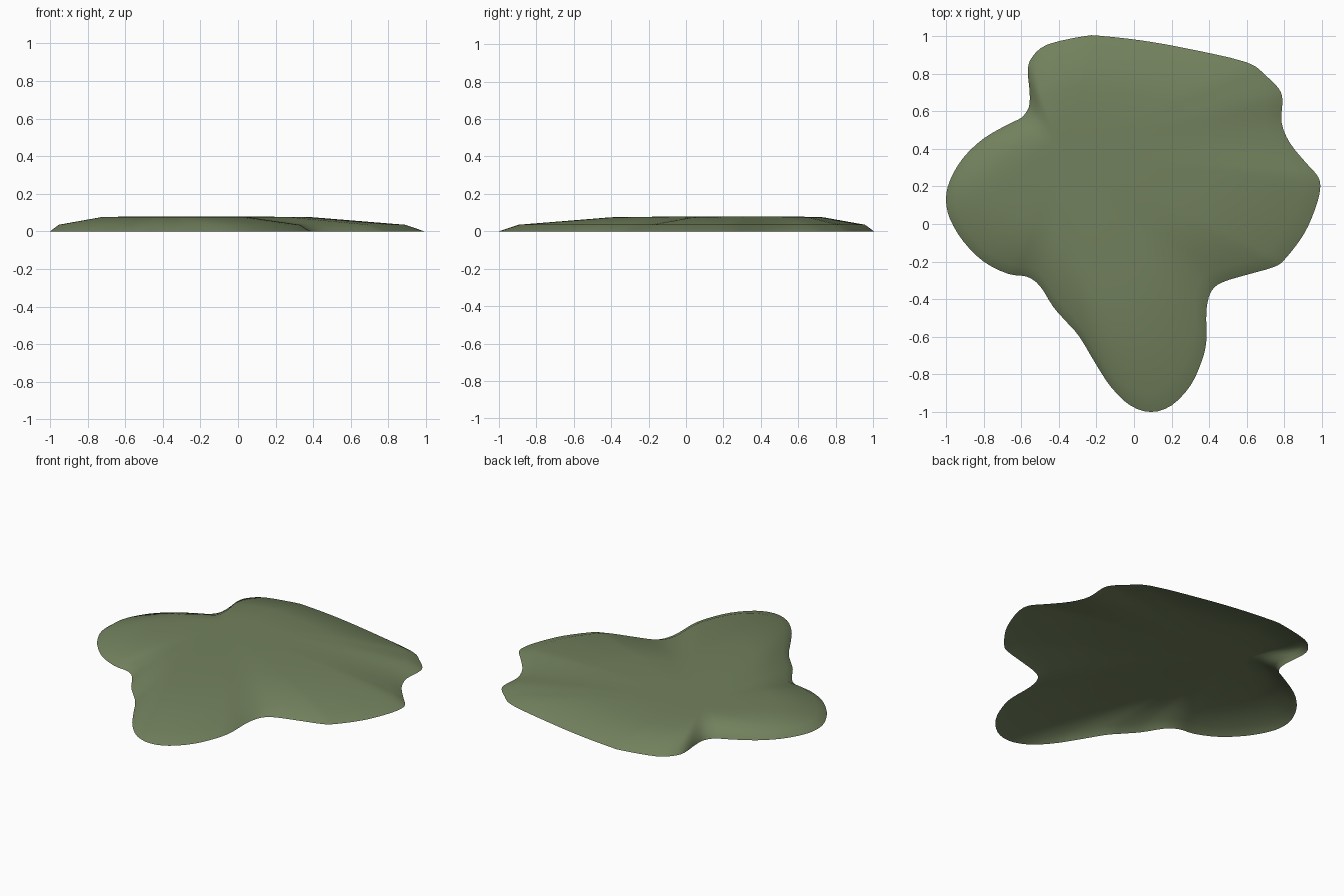
import bpy, bmesh
from mathutils import Vector

if "Cube" in bpy.data.objects:
    bpy.data.objects.remove(bpy.data.objects["Cube"])

# Shoreline outline seen from above (clockwise from the back left)
OUTLINE = [(-.26, 1), (-.17, 1), (.05, .975), (.3, .93), (.6, .86), (.7, .79), (.77, .72),
           (.79, .66), (.785, .54), (.83, .43), (.92, .32), (.98, .25), (.99, .18), (.96, .07),
           (.9, -.06), (.8, -.19), (.74, -.23), (.6, -.27), (.47, -.31), (.41, -.36),
           (.385, -.46), (.385, -.62), (.36, -.73), (.3, -.86), (.2, -.965), (.09, -1),
           (-.02, -.965), (-.12, -.87), (-.2, -.75), (-.29, -.6), (-.36, -.52), (-.43, -.44),
           (-.5, -.33), (-.57, -.28), (-.67, -.265), (-.8, -.2), (-.91, -.09), (-.98, .03),
           (-1, .13), (-.98, .23), (-.91, .35), (-.8, .455), (-.66, .535), (-.6, .565),
           (-.56, .62), (-.555, .7), (-.565, .82), (-.54, .89), (-.46, .955)]
# Terraces: (scale towards the summit, height)
RINGS = [(1, 0), (.925, .035), (.565, .075), (.28, .08)]
SUMMIT = Vector((-.38, .38))


def smooth_loop(points, steps):
    """Closed Catmull-Rom curve through the points."""
    pts = [Vector(p) for p in points]
    n, out = len(pts), []
    for i in range(n):
        a, b, c, d = (pts[(i + k) % n] for k in (-1, 0, 1, 2))
        for s in range(steps):
            t = s / steps
            out.append(.5 * (2 * b + (c - a) * t + (2 * a - 5 * b + 4 * c - d) * t * t
                             + (3 * b - a - 3 * c + d) * t ** 3))
    return out


# Low mound, open underneath
loop = smooth_loop(OUTLINE, 3)
n = len(loop)
bm = bmesh.new()
rings = []
for scale, z in RINGS:
    rings.append([bm.verts.new((*(SUMMIT + (p - SUMMIT) * scale), z)) for p in loop])
for lower, upper in zip(rings, rings[1:]):
    for i in range(n):
        j = (i + 1) % n
        bm.faces.new((lower[j], lower[i], upper[i], upper[j]))
top = bm.verts.new((*SUMMIT, RINGS[-1][1]))
for i in range(n):
    bm.faces.new((rings[-1][(i + 1) % n], rings[-1][i], top))
for f in bm.faces:
    f.smooth = True

mesh = bpy.data.meshes.new("ground_patch")
bm.to_mesh(mesh)
bm.free()
patch = bpy.data.objects.new("ground_patch", mesh)
bpy.context.collection.objects.link(patch)

# Moss green
mat = bpy.data.materials.new("moss_green")
mat.diffuse_color = (.17, .22, .11, 1)
mat.use_nodes = True
mat.node_tree.nodes["Principled BSDF"].inputs["Base Color"].default_value = mat.diffuse_color
mesh.materials.append(mat)
